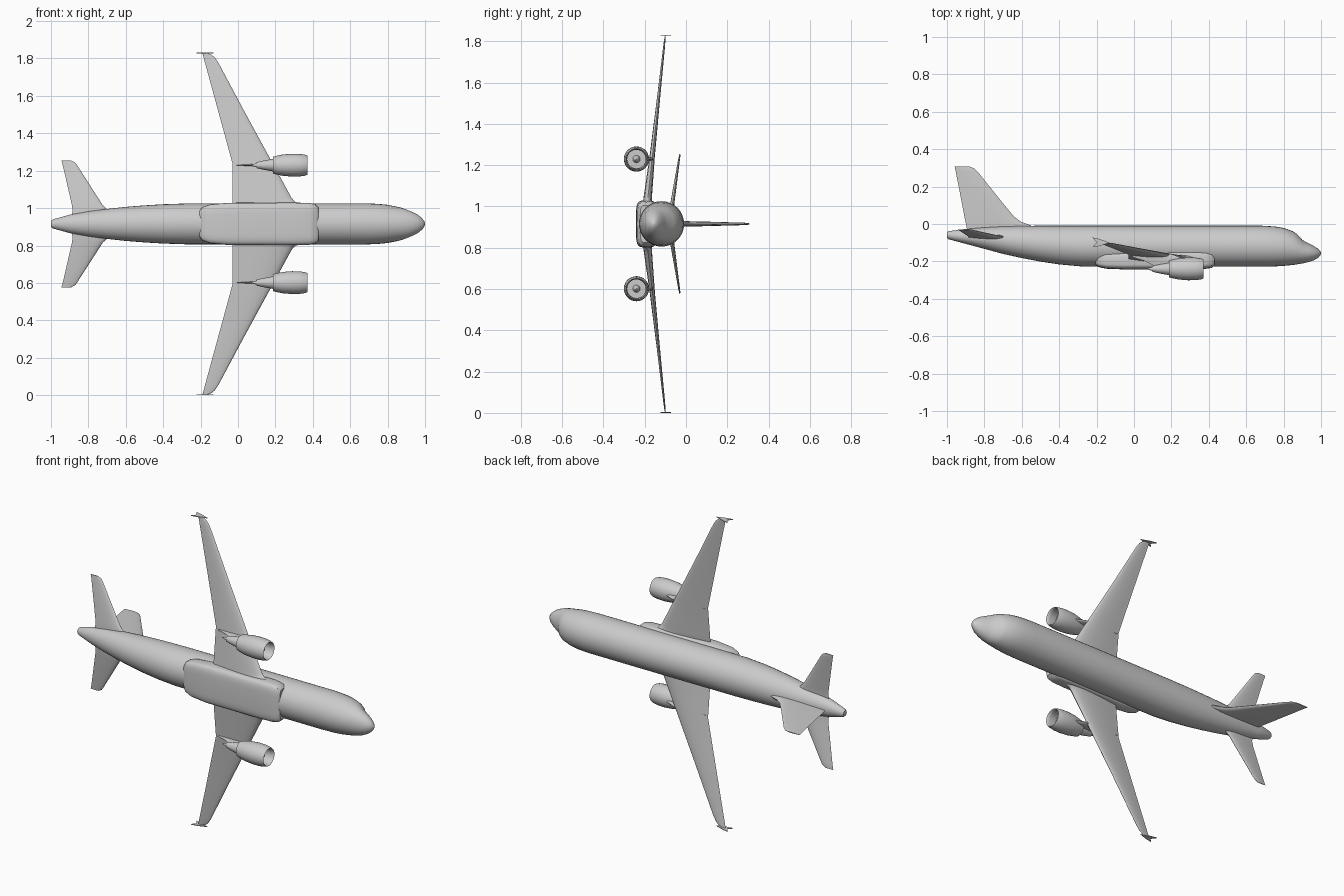
import bpy, bmesh, math
from mathutils import Vector

if "Cube" in bpy.data.objects:
    bpy.data.objects.remove(bpy.data.objects["Cube"])

MID = 0.9155  # height of the symmetry plane; nose points to +x, span runs along z
TAU = math.tau

grey = bpy.data.materials.new("light grey")
grey.diffuse_color = (0.6, 0.6, 0.6, 1)
grey.use_nodes = True
grey.node_tree.nodes["Principled BSDF"].inputs["Base Color"].default_value = grey.diffuse_color


def finish(name, bm, mirror=False, angle=40):
    bmesh.ops.remove_doubles(bm, verts=bm.verts, dist=1e-5)
    bmesh.ops.recalc_face_normals(bm, faces=bm.faces)
    me = bpy.data.meshes.new(name)
    bm.to_mesh(me)
    bm.free()
    me.materials.append(grey)
    ob = bpy.data.objects.new(name, me)
    bpy.context.collection.objects.link(ob)
    ob.location.z = MID
    if mirror:
        mod = ob.modifiers.new("other side", 'MIRROR')
        mod.use_axis = (False, False, True)
        mod.use_mirror_merge = False
    bpy.ops.object.select_all(action='DESELECT')
    ob.select_set(True)
    bpy.context.view_layer.objects.active = ob
    bpy.ops.object.shade_smooth_by_angle(angle=math.radians(angle))
    return ob


def loft(name, rings, mirror=False, angle=40, caps=True):
    """Skin a list of equal-length point rings."""
    bm = bmesh.new()
    rows = [[bm.verts.new(p) for p in r] for r in rings]
    n = len(rows[0])
    for a, b in zip(rows, rows[1:]):
        for i in range(n):
            j = (i + 1) % n
            bm.faces.new((a[i], a[j], b[j], b[i]))
    if caps:
        bm.faces.new(rows[0])
        bm.faces.new(rows[-1])
    return finish(name, bm, mirror, angle)


def oval(x, top, bottom, half, n=32, power=1.0):
    """Cross-section in the y-z plane; power below 1 squares it off."""
    mid, r = (top + bottom) / 2, (top - bottom) / 2
    pts = []
    for i in range(n):
        c, s = math.cos(TAU * i / n), math.sin(TAU * i / n)
        pts.append((x, mid + r * math.copysign(abs(c) ** power, c),
                    half * math.copysign(abs(s) ** power, s)))
    return pts


def foil(te, le, thick, n=20):
    """Aerofoil outline as (x, offset) pairs."""
    pts = []
    for i in range(n):
        a = TAU * i / n
        s = (1 - math.cos(a)) / 2
        h = 5 * thick * (0.2969 * s**.5 - .126 * s - .3516 * s**2 + .2843 * s**3 - .1036 * s**4)
        h = max(h, 0.0006)
        pts.append((le + (te - le) * s, h if math.sin(a) >= 0 else -h))
    return pts


def flat_foil(name, sections):  # spans along z: z, trailing x, leading x, y, thickness
    return loft(name, [[(x, y + h, z) for x, h in foil(te, le, t)]
                       for z, te, le, y, t in sections], True)


def upright_foil(name, sections, z=0, mirror=False):  # spans along y
    return loft(name, [[(x, y, z + h) for x, h in foil(te, le, t)]
                       for y, te, le, t in sections], mirror)


# Fuselage: x, top, bottom, half width
body = [(-1, -.043, -.075, .016), (-.99, -.038, -.082, .024), (-.9, -.027, -.106, .049),
        (-.8, -.018, -.133, .067), (-.7, -.012, -.16, .080), (-.6, -.01, -.182, .091),
        (-.5, -.009, -.201, .099), (-.4, -.009, -.216, .105), (-.28, -.009, -.227, .109),
        (.2, -.009, -.228, .11), (.68, -.009, -.228, .11), (.75, -.013, -.227, .107),
        (.80, -.021, -.224, .102), (.85, -.039, -.219, .092), (.875, -.057, -.215, .086),
        (.90, -.085, -.211, .077), (.93, -.102, -.204, .065), (.96, -.117, -.195, .05),
        (.985, -.133, -.181, .03), (.996, -.145, -.168, .014), (1, -.154, -.158, .003)]
loft("fuselage", [oval(*s) for s in body])

# Belly fairing
belly = [(-.205, -.17, -.217, .07), (-.19, -.155, -.23, .09), (-.15, -.15, -.239, .104),
         (-.05, -.148, -.243, .113), (.3, -.14, -.243, .114), (.38, -.143, -.240, .112),
         (.415, -.15, -.235, .105), (.43, -.165, -.222, .09)]
loft("belly_fairing", [oval(*s, n=32, power=.45) for s in belly], angle=35)

# Wings with root glove and rounded tips
flat_foil("wing", [(.03, -.03, .38, -.19, .046), (.105, -.03, .345, -.188, .044),
                   (.118, -.03, .305, -.186, .042), (.14, -.03, .286, -.184, .04),
                   (.325, -.03, .185, -.164, .026), (.6, -.105, .035, -.134, .016),
                   (.86, -.176, -.104, -.106, .009), (.89, -.184, -.124, -.103, .007),
                   (.905, -.188, -.143, -.101, .005), (.913, -.19, -.165, -.1, .004)])

# Wingtip fences
bm = bmesh.new()
outline = [(-.13, -.1), (-.185, -.08), (-.222, -.072), (-.2, -.1), (-.222, -.124), (-.185, -.118)]
face = bm.faces.new([bm.verts.new((x, y, .9115)) for x, y in outline])
ext = bmesh.ops.extrude_face_region(bm, geom=[face])
bmesh.ops.translate(bm, vec=Vector((0, 0, .004)),
                    verts=[v for v in ext["geom"] if isinstance(v, bmesh.types.BMVert)])
finish("wingtip_fence", bm, True)

# Tailplane
flat_foil("tailplane", [(.02, -.89, -.66, -.073, .024), (.075, -.885, -.695, -.069, .022),
                        (.1, -.888, -.723, -.066, .02), (.31, -.936, -.858, -.034, .009),
                        (.328, -.941, -.871, -.031, .007), (.339, -.944, -.892, -.03, .004)])

# Fin with curved dorsal fillet
upright_foil("fin", [(-.06, -.885, -.53, .028), (-.008, -.897, -.55, .027),
                     (.012, -.901, -.605, .026), (.04, -.907, -.642, .025),
                     (.1, -.918, -.692, .022), (.28, -.953, -.836, .012),
                     (.298, -.957, -.855, .009), (.307, -.959, -.88, .005)])


def lathe(name, profile, y, z, n=28):
    rings = [[(x, y + r * math.cos(TAU * i / n), z + r * math.sin(TAU * i / n))
              for i in range(n)] for x, r in profile]
    return loft(name, rings, True, 35, caps=False)


# Engines: hollow cowl, fan with spinner, exhaust core
EY, EZ = -.24, .314
lathe("engine_cowl", [(.205, .03), (.188, .04), (.186, .045), (.21, .051), (.24, .057), (.29, .061),
                      (.33, .060), (.358, .056), (.371, .051), (.366, .047), (.35, .045),
                      (.31, .047)], EY, EZ)
lathe("engine_fan", [(.31, .048), (.31, .018), (.33, .012), (.342, .005), (.345, .0003)], EY, EZ)
lathe("engine_core", [(.22, .035), (.185, .033), (.14, .025), (.1, .016), (.105, .012),
                      (.085, .007), (.065, .0005)], EY, EZ)

# Pylons
upright_foil("engine_pylon", [(-.16, -.02, .2, .016), (-.18, .0, .25, .018),
                              (-.195, .05, .29, .018), (-.235, .13, .28, .018)], EZ, True)

# Flap track fairings: z, rear x, front x, y
for k, (z, x0, x1, y) in enumerate([(.25, -.055, .085, -.187), (.318, -.04, .1, -.182),
                                    (.463, -.085, .045, -.163), (.638, -.142, -.025, -.142)]):
    rings = []
    for i in range(9):
        t = i / 8
        r = max(.0008, .0095 * math.sin(math.pi * t) ** .7)
        yc = y + .012 * (t - .5) * 0.5
        rings.append(oval(x0 + (x1 - x0) * t, yc + r, yc - r, r * .6, n=12))
    loft("flap_fairing_%d" % (k + 1), rings, True)
